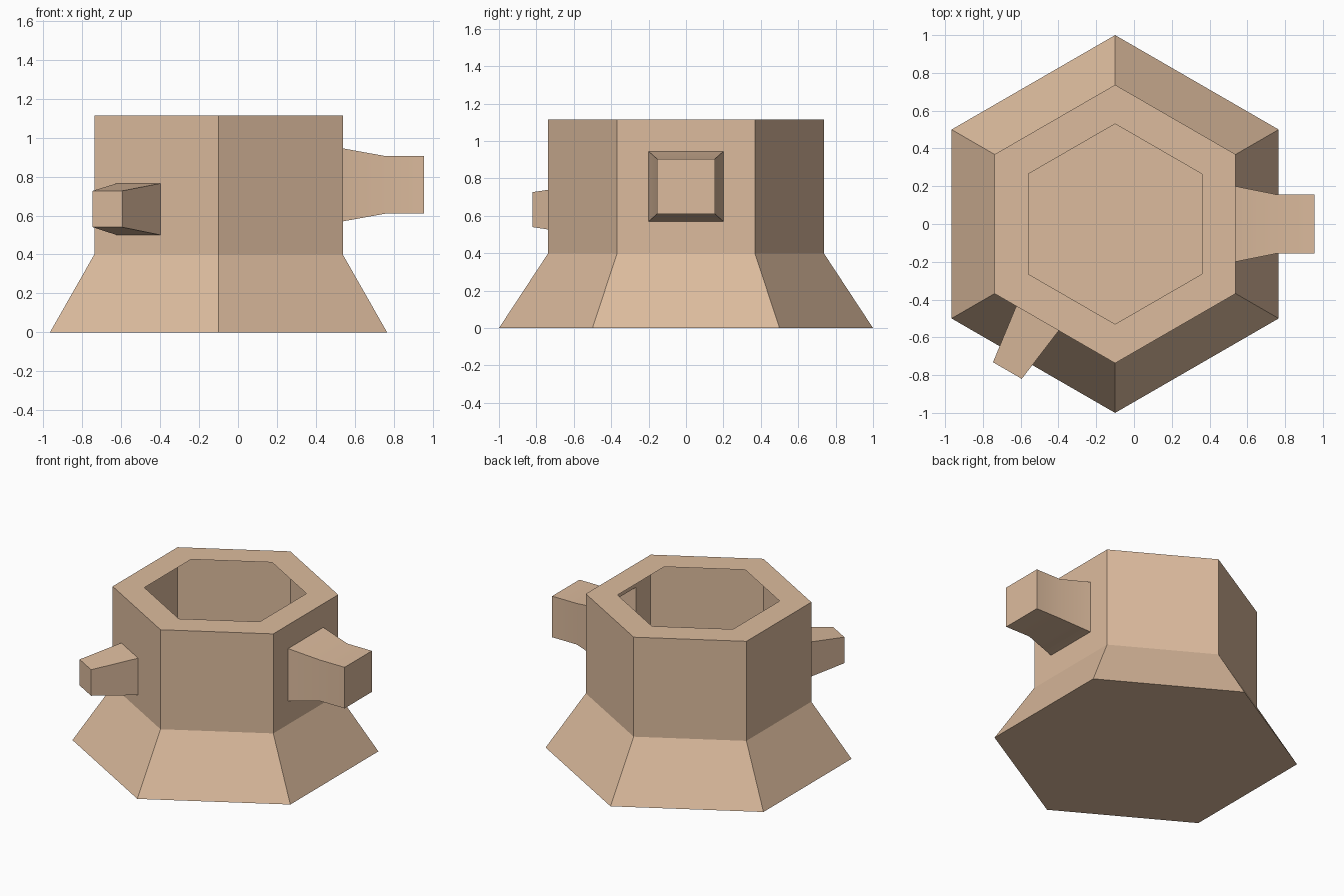
import bpy
import bmesh
from math import cos, sin, radians
from mathutils import Vector

cube = bpy.data.objects.get("Cube")
if cube:
    bpy.data.objects.remove(cube, do_unlink=True)

clay = bpy.data.materials.new("tan_clay")
clay.use_nodes = True
clay.diffuse_color = (0.72, 0.5, 0.34, 1)
clay.node_tree.nodes["Principled BSDF"].inputs["Base Color"].default_value = clay.diffuse_color

CENTRE_X = -0.1
WALL_RADIUS = 0.737
APOTHEM = WALL_RADIUS * cos(radians(30))


def hex_ring(bm, radius, z):
    """Six vertices with flat sides facing left and right."""
    return [bm.verts.new((CENTRE_X + radius * cos(radians(a)), radius * sin(radians(a)), z))
            for a in range(-30, 330, 60)]


def spout_ring(bm, angle, offset, section):
    """Rectangle across a spout: distance from axis, half width, bottom, top."""
    dist, half, low, high = section
    a = radians(angle)
    out, side = Vector((cos(a), sin(a), 0)), Vector((-sin(a), cos(a), 0))
    base = Vector((CENTRE_X, 0, 0)) + out * dist + side * offset
    return [bm.verts.new(base + side * s + Vector((0, 0, z)))
            for s, z in ((-half, low), (half, low), (half, high), (-half, high))]


def bridge(bm, ring_a, ring_b, skip=()):
    n = len(ring_a)
    for i in range(n):
        if i not in skip:
            j = (i + 1) % n
            bm.faces.new((ring_a[i], ring_a[j], ring_b[j], ring_b[i]))


def finish(bm, name):
    mesh = bpy.data.meshes.new(name)
    bm.to_mesh(mesh)
    bm.free()
    mesh.materials.append(clay)
    obj = bpy.data.objects.new(name, mesh)
    bpy.context.collection.objects.link(obj)
    bpy.ops.object.select_all(action='DESELECT')
    obj.select_set(True)
    bpy.context.view_layer.objects.active = obj
    bpy.ops.object.shade_smooth_by_angle(angle=radians(20))


# Spouts: name, facing angle, sideways offset, cross-sections from wall to tip
spouts = [
    ("large_spout", 0, 0, [(APOTHEM, 0.2, 0.57, 0.945),
                           (0.86, 0.155, 0.61, 0.905),
                           (1.056, 0.155, 0.61, 0.905)]),
    ("small_spout", 240, -0.106, [(APOTHEM, 0.13, 0.5, 0.765),
                                  (0.957, 0.088, 0.54, 0.727)]),
]

# Hollow body: floor, flared foot, upright walls and flat rim with open mouth
bm = bmesh.new()
foot = hex_ring(bm, 1.0, 0)
waist = hex_ring(bm, WALL_RADIUS, 0.4)
rim = hex_ring(bm, WALL_RADIUS, 1.115)
mouth = hex_ring(bm, 0.53, 1.115)
bm.faces.new(foot[::-1])
bridge(bm, foot, waist)
bridge(bm, waist, rim, skip=[angle // 60 for _, angle, _, _ in spouts])
bridge(bm, rim, mouth)

# Walls with an opening into each spout
for name, angle, offset, sections in spouts:
    k = angle // 60
    j = (k + 1) % 6
    wall = [waist[k], waist[j], rim[j], rim[k]]
    bridge(bm, wall, spout_ring(bm, angle, offset, sections[0]))
finish(bm, "hexagonal_body")

# Closed-ended tapering spouts
for name, angle, offset, sections in spouts:
    bm = bmesh.new()
    rings = [spout_ring(bm, angle, offset, s) for s in sections]
    for inner, outer in zip(rings, rings[1:]):
        bridge(bm, inner, outer)
    bm.faces.new(rings[-1])
    finish(bm, name)
